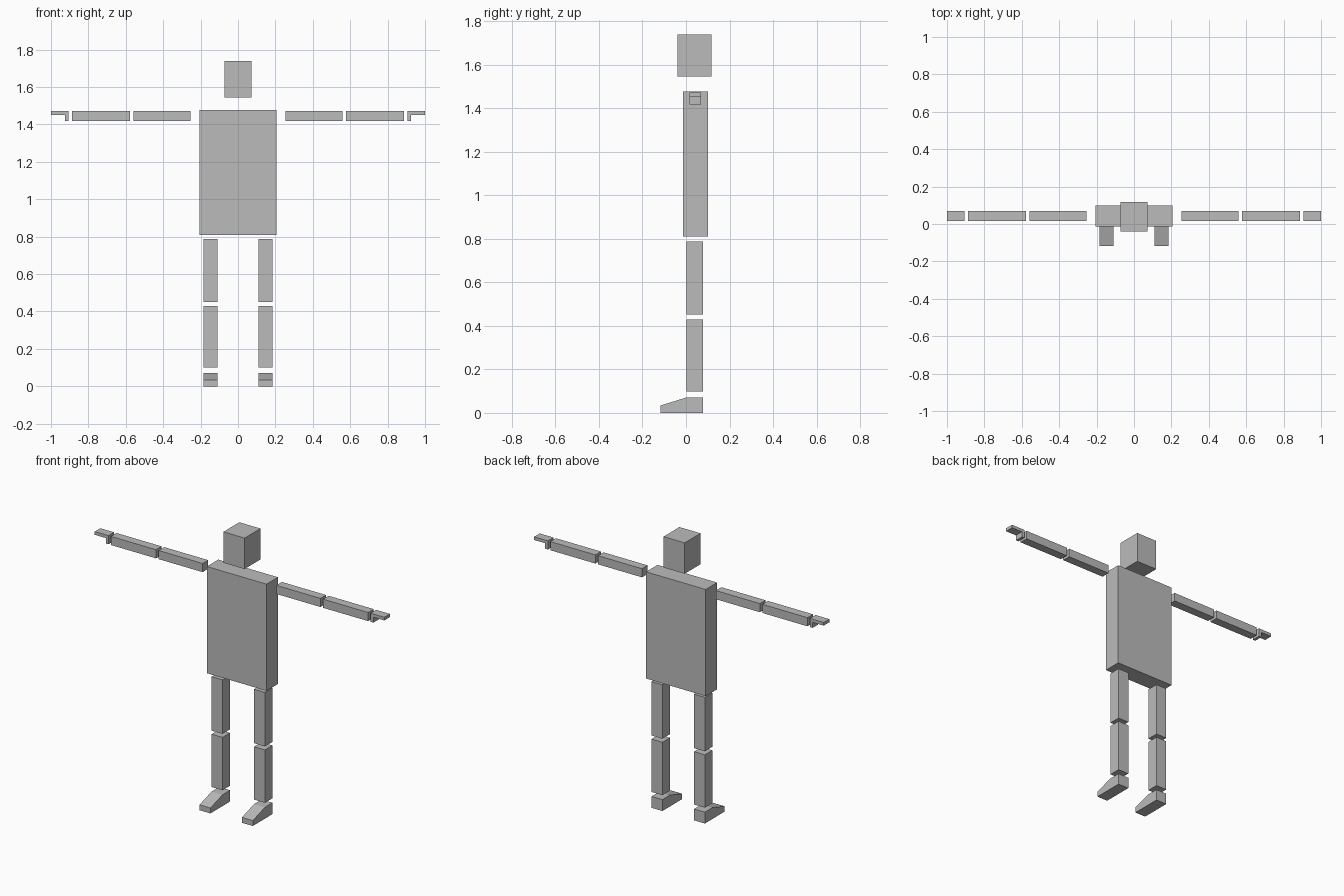
import bpy

if "Cube" in bpy.data.objects:
    bpy.data.objects.remove(bpy.data.objects["Cube"])

grey = bpy.data.materials.new("plain grey")
grey.diffuse_color = (0.5, 0.5, 0.5, 1)
grey.use_nodes = True
grey.node_tree.nodes["Principled BSDF"].inputs["Base Color"].default_value = grey.diffuse_color


def prism(name, profile, axis, lo, hi):
    """Extrude a 2D profile along axis 0 (profile in y,z) or 1 (profile in x,z)."""
    n = len(profile)
    verts = []
    for d in (lo, hi):
        verts += [(d, a, b) if axis == 0 else (a, d, b) for a, b in profile]
    faces = [list(range(n)), list(range(2 * n - 1, n - 1, -1))]
    faces += [(i, i + n, (i + 1) % n + n, (i + 1) % n) for i in range(n)]
    mesh = bpy.data.meshes.new(name)
    mesh.from_pydata(verts, [], faces)
    if axis == 0:
        mesh.flip_normals()
    mesh.materials.append(grey)
    obj = bpy.data.objects.new(name, mesh)
    bpy.context.collection.objects.link(obj)
    return obj


def box(name, x, y, z):
    return prism(name, [(x[0], z[0]), (x[1], z[0]), (x[1], z[1]), (x[0], z[1])], 1, *y)


def mirrored(obj):
    """Add the matching part on the other side of the body."""
    other = obj.copy()
    other.data = obj.data.copy()
    for v in other.data.vertices:
        v.co.x *= -1
    other.data.flip_normals()
    other.name = "left_" + obj.name
    obj.name = "right_" + obj.name
    bpy.context.collection.objects.link(other)


# Head and torso
box("head", (-0.073, 0.073), (-0.039, 0.117), (1.545, 1.738))
box("torso", (-0.206, 0.206), (-0.013, 0.1), (0.81, 1.476))

# Arms
arm_y, arm_z = (0.015, 0.07), (1.417, 1.471)
mirrored(box("upper_arm", (0.255, 0.559), arm_y, arm_z))
mirrored(box("forearm", (0.577, 0.888), arm_y, arm_z))

# Hands: a wrist block with a flat palm reaching outwards
hand = [(0.905, 1.417), (0.924, 1.417), (0.924, 1.451),
        (1.0, 1.451), (1.0, 1.471), (0.905, 1.471)]
mirrored(prism("hand", hand, 1, *arm_y))

# Legs
leg_x, leg_y = (0.109, 0.184), (0.003, 0.077)
mirrored(box("thigh", leg_x, leg_y, (0.451, 0.788)))
mirrored(box("shin", leg_x, leg_y, (0.099, 0.429)))

# Feet: wedge sloping down to the toe
foot = [(-0.117, 0), (0.077, 0), (0.077, 0.071), (0.003, 0.071), (-0.117, 0.034)]
mirrored(prism("foot", foot, 0, *leg_x))
